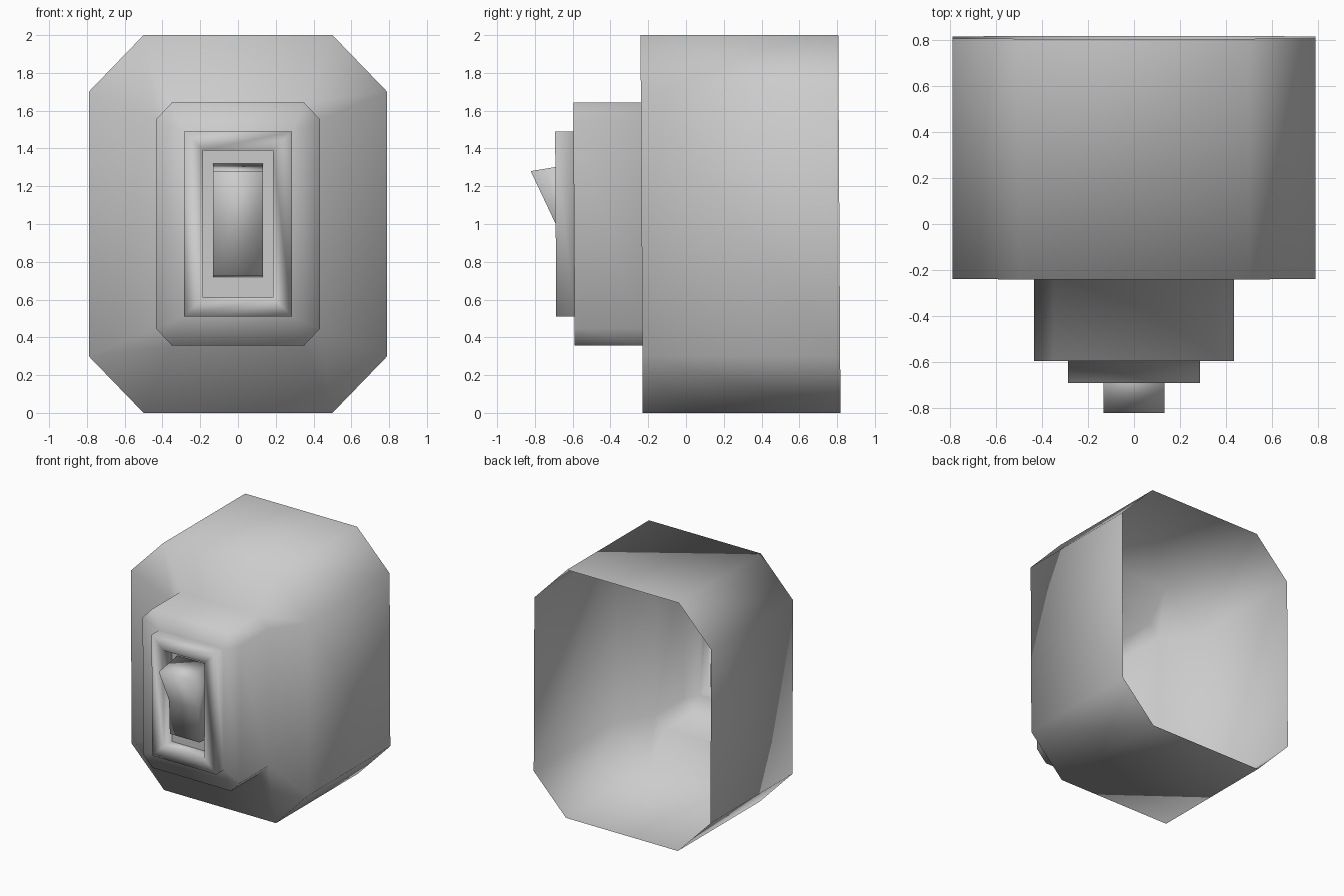
import bpy, bmesh

cube = bpy.data.objects.get("Cube")
if cube:
    bpy.data.objects.remove(cube, do_unlink=True)

GREY = (0.6, 0.6, 0.6, 1.0)
grey = bpy.data.materials.new("plain_grey")
grey.use_nodes = True
grey.diffuse_color = GREY
bsdf = next(n for n in grey.node_tree.nodes if n.type == "BSDF_PRINCIPLED")
bsdf.inputs["Base Color"].default_value = GREY


def lean(y, z):
    """The whole switch leans very slightly backwards at its foot."""
    return y - 0.006 * (z - 1)


def octagon(bm, y, w, h, cut_x, cut_z):
    """Rectangle with cut corners, two points per corner."""
    pts = [(w, -h + cut_z), (w, h - cut_z), (w - cut_x, h), (cut_x - w, h),
           (-w, h - cut_z), (-w, cut_z - h), (cut_x - w, -h), (w - cut_x, -h)]
    pts = pts[1:] + pts[:1]
    return [bm.verts.new((x, lean(y, 1 + z), 1 + z)) for x, z in pts]


def rectangle(bm, y, w, h):
    pts = [(w, h), (-w, h), (-w, -h), (w, -h)]
    return [bm.verts.new((x, lean(y, 1 + z), 1 + z)) for x, z in pts]


def bridge(bm, a, b):
    """Join two rings; an eight-point ring may meet a four-point one."""
    n = len(a)
    if n == len(b):
        for i in range(n):
            j = (i + 1) % n
            bm.faces.new((a[i], a[j], b[j], b[i]))
    else:
        for k in range(4):
            p, q, r = a[2 * k], a[2 * k + 1], a[(2 * k + 2) % 8]
            bm.faces.new((p, q, b[k]))
            bm.faces.new((q, r, b[(k + 1) % 4], b[k]))


def finish(bm, name, smooth=True):
    for f in bm.faces:
        f.smooth = smooth
    mesh = bpy.data.meshes.new(name)
    bm.to_mesh(mesh)
    bm.free()
    mesh.materials.append(grey)
    obj = bpy.data.objects.new(name, mesh)
    bpy.context.collection.objects.link(obj)
    return obj


# Hollow housing, stepped block, bezel and rocker well: one open shell
bm = bmesh.new()
rings = [
    octagon(bm, 0.812, 0.79, 1.0, 0.29, 0.3),
    octagon(bm, -0.235, 0.79, 1.0, 0.29, 0.3),
    octagon(bm, -0.235, 0.435, 0.643, 0.085, 0.09),
    octagon(bm, -0.593, 0.435, 0.643, 0.085, 0.09),
    rectangle(bm, -0.593, 0.287, 0.49),
    rectangle(bm, -0.69, 0.287, 0.49),
    rectangle(bm, -0.69, 0.184, 0.39),
    rectangle(bm, -0.58, 0.184, 0.39),
]
for a, b in zip(rings, rings[1:]):
    bridge(bm, a, b)
finish(bm, "switch_housing")

# Flat floor of the well
bm = bmesh.new()
bm.faces.new(rectangle(bm, -0.58, 0.184, 0.39)[::-1])
finish(bm, "well_floor", smooth=False)

# Rocker: side profile extruded across x
profile = [(-0.58, 1.32), (-0.822, 1.28), (-0.69, 1.0), (-0.68, 0.725), (-0.58, 0.72)]
bm = bmesh.new()
left, right = [[bm.verts.new((x, y, z)) for y, z in profile] for x in (0.133, -0.133)]
bridge(bm, left, right)
bm.faces.new(left)
bm.faces.new(right)
bmesh.ops.recalc_face_normals(bm, faces=bm.faces)
finish(bm, "rocker")
